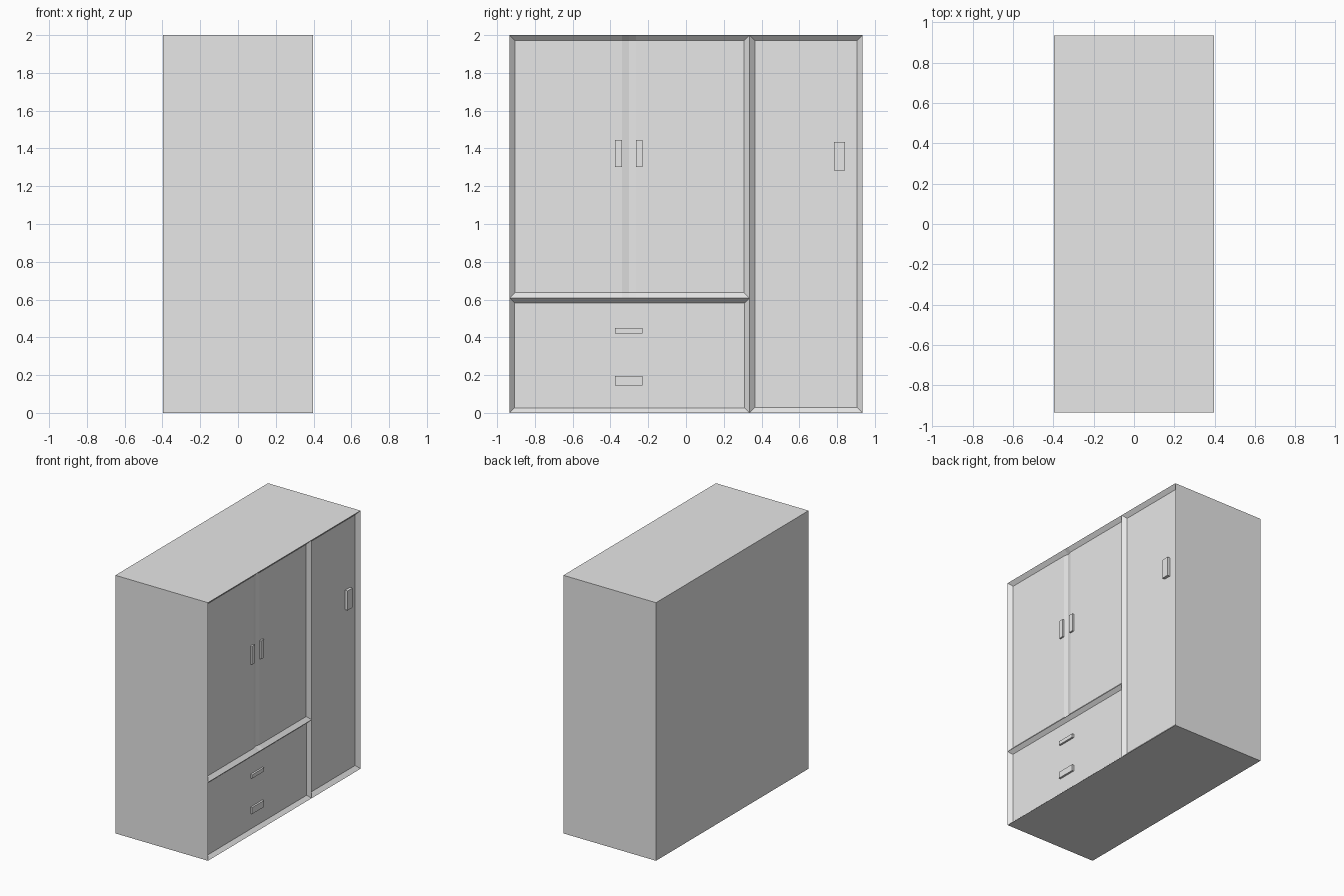
import bpy
import bmesh

if "Cube" in bpy.data.objects:
    bpy.data.objects.remove(bpy.data.objects["Cube"])

HX, HY, H = 0.397, 0.934, 2.0     # half depth, half width, height
DIV_Y, RAIL_Z = 0.336, 0.608      # post and rail centre lines
RECESS = 0.027

grey = bpy.data.materials.new("plain_grey")
grey.use_nodes = True
grey.diffuse_color = (0.8, 0.8, 0.8, 1)
grey.node_tree.nodes["Principled BSDF"].inputs["Base Color"].default_value = (0.8, 0.8, 0.8, 1)


def finish(name, bm):
    mesh = bpy.data.meshes.new(name)
    bm.to_mesh(mesh)
    bm.free()
    mesh.materials.append(grey)
    obj = bpy.data.objects.new(name, mesh)
    bpy.context.collection.objects.link(obj)
    return obj


def box(name, lo, hi, open_front=False):
    bm = bmesh.new()
    bmesh.ops.create_cube(bm, size=1)
    for v in bm.verts:
        v.co = [a + (b - a) * (c + 0.5) for a, b, c in zip(lo, hi, v.co)]
    if open_front:
        bm.normal_update()
        front = [f for f in bm.faces if f.normal.x > 0.9]
        bmesh.ops.delete(bm, geom=front, context='FACES_ONLY')
    return finish(name, bm)


def panel(name, y0, y1, z0, z1, margin, groove=None):
    """Recessed panel with sloping borders; groove = (centre, half width, depth)."""
    columns = [(y0, y0 + margin, 0), (y1, y1 - margin, 0)]
    if groove:
        c, w, d = groove
        columns[1:1] = [(c - w, c - w, 0), (c, c, d), (c + w, c + w, 0)]
    bm = bmesh.new()
    back = HX - RECESS
    rows = []
    for outer, inner, deep in columns:
        points = [(HX, outer, z0), (back - deep, inner, z0 + margin),
                  (back - deep, inner, z1 - margin), (HX, outer, z1)]
        rows.append([bm.verts.new(p) for p in points])
    # Bottom slope, panel and top slope of each column
    for a, b in zip(rows, rows[1:]):
        for k in range(3):
            bm.faces.new((a[k], b[k], b[k + 1], a[k + 1]))
    # Side slopes
    bm.faces.new(rows[0])
    bm.faces.new(rows[-1][::-1])
    return finish(name, bm)


def handle(name, y0, y1, z0, z1, out):
    base = HX - RECESS
    box(name, (base - 0.005, y0, z0), (base + out, y1, z1))


# Cabinet shell, open where the panels sit
box("cabinet_body", (-HX, -HY, 0), (HX, HY, H), open_front=True)

# Doors and drawers
panel("double_doors", -HY, DIV_Y, RAIL_Z, H, 0.029, groove=(-0.302, 0.037, 0.009))
panel("drawer_front", -HY, DIV_Y, 0, RAIL_Z, 0.025)
panel("tall_door", DIV_Y, HY, 0, H, 0.029)

# Handles
handle("left_door_handle", -0.376, -0.339, 1.302, 1.444, 0.013)
handle("right_door_handle", -0.265, -0.230, 1.302, 1.444, 0.013)
handle("tall_door_handle", 0.783, 0.841, 1.283, 1.434, 0.022)
handle("upper_drawer_handle", -0.377, -0.230, 0.421, 0.450, 0.015)
handle("lower_drawer_handle", -0.377, -0.230, 0.146, 0.196, 0.015)
